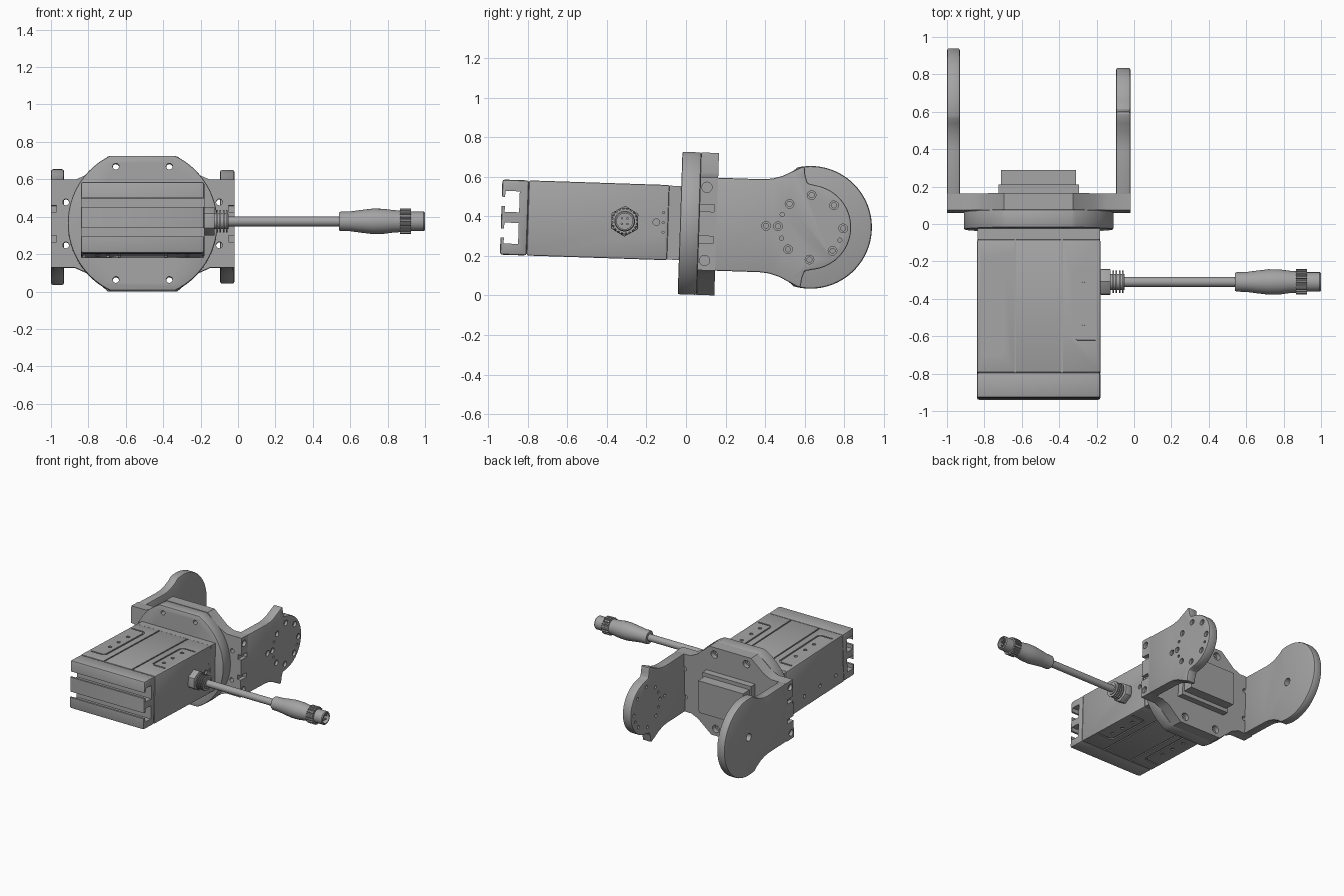
import bpy, bmesh
from math import sin, cos, pi, radians
from mathutils import Matrix

if "Cube" in bpy.data.objects:
    bpy.data.objects.remove(bpy.data.objects["Cube"])

grey = bpy.data.materials.new("machined grey")
grey.use_nodes = True
grey.diffuse_color = (0.37, 0.37, 0.37, 1)
grey.node_tree.nodes["Principled BSDF"].inputs["Base Color"].default_value = grey.diffuse_color

CX = -0.51            # axis of body and bracket
CABLE_Y = -0.31       # axis of cable
PLACE = Matrix.Translation((0, 0, 0.365)) @ Matrix.Rotation(radians(-1.9), 4, 'X')
parts, cutters = [], []


def link(name, bm, store):
    bmesh.ops.recalc_face_normals(bm, faces=bm.faces)
    mesh = bpy.data.meshes.new(name)
    bm.to_mesh(mesh)
    bm.free()
    mesh.materials.append(grey)
    ob = bpy.data.objects.new(name, mesh)
    bpy.context.collection.objects.link(ob)
    store.append(ob)
    return ob


def add_prism(bm, pts, axis, a, b):
    """Extrude a flat outline along an axis from a to b."""
    def put(u, v, d):
        return {'x': (d, u, v), 'y': (u, d, v), 'z': (u, v, d)}[axis]
    lo = [bm.verts.new(put(u, v, a)) for u, v in pts]
    hi = [bm.verts.new(put(u, v, b)) for u, v in pts]
    bm.faces.new(lo)
    bm.faces.new(hi)
    for i in range(len(pts)):
        j = (i + 1) % len(pts)
        bm.faces.new((lo[i], lo[j], hi[j], hi[i]))


def prism(name, pts, axis, a, b, bevel=0):
    bm = bmesh.new()
    add_prism(bm, pts, axis, a, b)
    ob = link(name, bm, parts)
    if bevel:
        m = ob.modifiers.new("edge", 'BEVEL')
        m.width, m.segments, m.limit_method = bevel, 2, 'ANGLE'
    return ob


def cut(ob, pieces):
    bm = bmesh.new()
    for p in pieces:
        add_prism(bm, *p)
    c = link(ob.name + "_cutter", bm, cutters)
    c.hide_render = True
    m = ob.modifiers.new("cut", 'BOOLEAN')
    m.operation, m.object, m.solver, m.use_self = 'DIFFERENCE', c, 'EXACT', True


def rect(u0, u1, v0, v1):
    return [(u0, v0), (u1, v0), (u1, v1), (u0, v1)]


def arc(u, v, r, a0=0, a1=360, n=24):
    full = a1 - a0 == 360
    return [(u + r * cos(radians(a0 + (a1 - a0) * i / n)),
             v + r * sin(radians(a0 + (a1 - a0) * i / n))) for i in range(n if full else n + 1)]


def mirrored(half):
    """Close an outline with its mirror image below the axis."""
    return half + [(u, -v) for u, v in reversed(half) if v > 1e-4]


def lathe(name, profile, segs=32):
    """Turn (x, radius) points round the cable axis."""
    bm = bmesh.new()
    vs = [bm.verts.new((x, CABLE_Y, r)) for x, r in profile]
    es = [bm.edges.new(e) for e in zip(vs, vs[1:])]
    bmesh.ops.spin(bm, geom=vs + es, cent=(0, CABLE_Y, 0), axis=(1, 0, 0), angle=2 * pi, steps=segs)
    bmesh.ops.remove_doubles(bm, verts=bm.verts, dist=1e-5)
    return link(name, bm, parts)


# Main housing with seams, U grooves and screw holes on both broad faces
body = prism("housing", rect(CX - .33, CX + .33, -.19, .19), 'y', -.8, -.09, .008)
cuts = []
for s in (-1, 1):
    span = sorted((s * .182, s * .25))
    for x in (-.635, -.385):
        cuts.append((rect(x - .005, x + .005, -.81, -.08), 'z', *span))
    for open_x, side_x, y0, y1 in ((-.815, -.69, -.71, -.18), (-.205, -.33, -.64, -.25)):
        d = .025 if open_x > side_x else -.025
        outer = [(open_x, y0), (side_x + d, y0), (side_x, y0 + .025),
                 (side_x, y1 - .025), (side_x + d, y1), (open_x, y1)]
        t = .012 if d > 0 else -.012
        inner = [(open_x, y0 + .012), (side_x + d, y0 + .012), (side_x + t, y0 + .03),
                 (side_x + t, y1 - .03), (side_x + d, y1 - .012), (open_x, y1 - .012)]
        cuts.append((outer + inner[::-1], 'z', *span))
    for x in (-.75, -.27):
        for y in (-.56, -.45, -.33):
            cuts.append((arc(x, y, .014, n=12), 'z', *span))
for y in (-.7, -.5, -.3, -.15):
    cuts.append((arc(y, -.1, .015, n=12), 'x', -.9, -.82))
cuts.append((arc(-.15, 0, .017, n=12), 'x', -.195, -.1))
for z in (-.05, 0, .05):
    cuts.append((arc(-.115, z, .006, n=8), 'x', -.195, -.1))
cut(body, cuts)
prism("housing_collar", rect(CX - .327, CX + .327, -.187, .187), 'y', -.09, -.02)

# Slotted end cap
cap = prism("slotted_end_cap", rect(CX - .33, CX + .33, -.19, .19), 'y', -.935, -.8, .012)
slots = []
for z in (-.08, .08):
    tee = mirrored([(-1, .023), (-.918, .023), (-.918, .053), (-.845, .053)])
    slots.append(([(y, v + z) for y, v in tee], 'x', -1, 0))
cut(cap, slots)

# Round flange with flat top and bottom
ang = 64.2
flange = prism("round_flange",
               arc(CX, 0, .4, -ang, ang, 32) + arc(CX, 0, .4, 180 - ang, 180 + ang, 32),
               'y', -.03, .066, .008)
bolts = [(CX + sx * .143, sz * .303) for sx in (-1, 1) for sz in (-1, 1)]
ears = [(CX + sx * .41, sz * .115) for sx in (-1, 1) for sz in (-1, 1)]
cut(flange, [(arc(x, z, .017, n=16), 'y', -.2, .2) for x, z in bolts])

# Bracket back plate
half = [(CX - .49, .235), (CX - .36, .235), (CX - .3, .262), (CX - .185, .36),
        (CX + .185, .36), (CX + .3, .262), (CX + .36, .235), (CX + .49, .235)]
plate = prism("bracket_plate", mirrored(half), 'y', .066, .155)
cuts = [(arc(x, z, .017, n=16), 'y', 0, .3) for x, z in bolts + ears]
cuts += [(arc(x, z, .03, n=16), 'y', .12, .3) for x, z in bolts]
for s in (-1, 1):
    for z in (-.185, .185):
        cuts.append((arc(.1, z, .026, n=16), 'x', *sorted((CX + s * .465, CX + s * .6))))
    for z in (-.08, .08):
        cuts.append((rect(.05, .14, z - .018, z + .018), 'x', *sorted((CX + s * .46, CX + s * .6))))
cut(plate, cuts)

# Stepped centre boss
prism("boss_base", rect(CX - .215, CX + .215, -.16, .16), 'y', .15, .205)
prism("boss_block", rect(CX - .2, CX + .2, -.13, .13), 'y', .2, .285)

# Arm with a large round end
neck = [(.14, .235), (.38, .235), (.43, .24), (.48, .255)]
disc_arm = prism("round_arm", mirrored(neck + [(.53, .28)] + arc(.63, 0, .31, 104, 0, 36)),
                 'x', -1, -.93, .012)
cut(disc_arm, [(arc(.63, 0, .03), 'x', -1.1, -.8)])

# Arm with two horns and a smaller round end
horn = neck + [(.53, .28), (.575, .303), (.59, .303), (.595, .26), (.608, .222), (.64, .215)]
horn_arm = prism("horned_arm", mirrored(horn + arc(.62, 0, .215, 82, 0, 24)),
                 'x', -.095, -.02, .008)
screws = [(.405, 0), (.465, 0), (.52, .115), (.52, -.115), (.63, .163), (.63, -.163),
          (.745, .115), (.745, -.115), (.795, 0)]
cuts = []
for y, z in screws:
    cuts.append((arc(y, z, .022, n=16), 'x', -.04, .1))
    cuts.append((arc(y, z, .013, n=12), 'x', -.2, .1))
for y, z in ((.485, .06), (.485, -.06), (.78, -.06)):
    cuts.append((arc(y, z, .011, n=10), 'x', -.2, .1))
cut(horn_arm, cuts)

# Cable gland: hex nut and ribs
prism("gland_nut", arc(CABLE_Y, 0, .078, 30, 390, 6), 'x', -.18, -.125, .004)
ribs = [(-.13, 0), (-.13, .042)]
for i in range(4):
    x = -.115 + i * .017
    ribs += [(x, .042), (x, .06), (x + .008, .06), (x + .008, .042)]
lathe("gland_ribs", ribs + [(-.05, .042), (-.05, 0)])

# Cable and plug
lathe("cable", [(-.06, 0), (-.06, .027), (.56, .027), (.56, 0)])
lathe("plug_grip", [(.54, 0), (.54, .047), (.548, .052), (.6, .053), (.66, .061), (.72, .068),
                    (.78, .067), (.83, .06), (.865, .058), (.865, 0)])
teeth = 20
knurl = [(CABLE_Y + r * cos(a), r * sin(a)) for i in range(teeth)
         for r, a in ((.068, 2 * pi * (i - .25) / teeth), (.068, 2 * pi * (i + .1) / teeth),
                      (.06, 2 * pi * (i + .25) / teeth), (.06, 2 * pi * (i + .6) / teeth))]
prism("plug_ring", knurl, 'x', .865, .925)
lathe("plug_tip", [(.92, 0), (.92, .052), (.993, .052), (1, .047), (1, .04), (.95, .04), (.95, 0)])
for i in range(4):
    a = pi / 4 + i * pi / 2
    prism(f"plug_pin_{i + 1}", arc(CABLE_Y + .02 * cos(a), .02 * sin(a), .006, n=8), 'x', .945, .99)

# Bake modifiers, set the slight tilt and shade
deps = bpy.context.evaluated_depsgraph_get()
deps.update()
baked = [bpy.data.meshes.new_from_object(ob.evaluated_get(deps)) for ob in parts]
for ob, mesh in zip(parts, baked):
    ob.modifiers.clear()
    ob.data = mesh
    mesh.transform(PLACE)
for c in cutters:
    bpy.data.objects.remove(c)
bpy.ops.object.select_all(action='DESELECT')
for ob in parts:
    ob.select_set(True)
bpy.context.view_layer.objects.active = parts[0]
bpy.ops.object.shade_smooth_by_angle(angle=radians(30))
